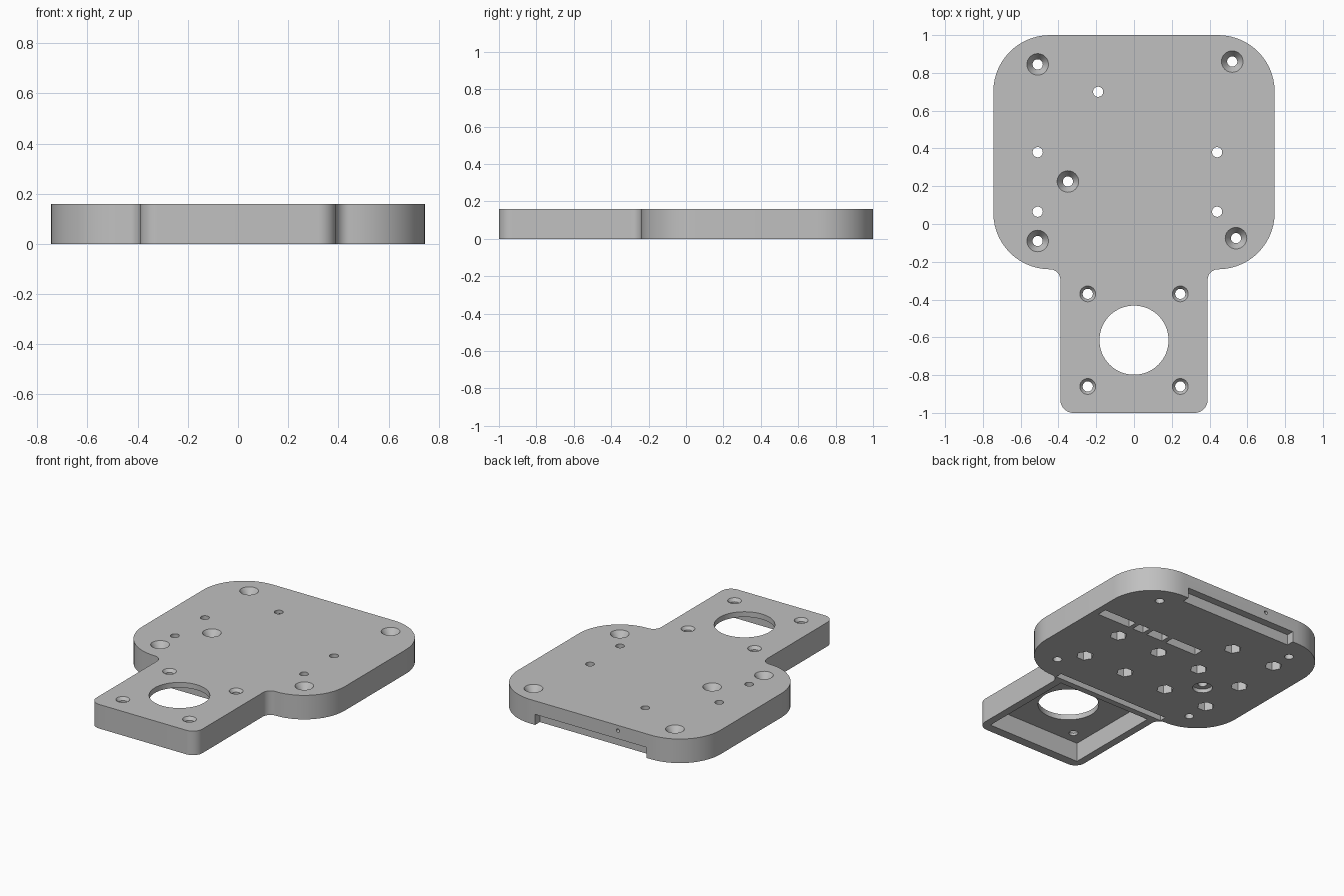
import bpy, bmesh, math
from mathutils import Vector, Matrix

if "Cube" in bpy.data.objects:
    bpy.data.objects.remove(bpy.data.objects["Cube"], do_unlink=True)

TOP = 0.16          # plate thickness
TAB_CEILING = 0.125  # height of the recess under the tab

grey = bpy.data.materials.new("plain grey")
grey.use_nodes = True
grey.diffuse_color = (0.53, 0.53, 0.53, 1)
grey.node_tree.nodes["Principled BSDF"].inputs["Base Color"].default_value = grey.diffuse_color


def make_object(name, bm):
    bmesh.ops.recalc_face_normals(bm, faces=bm.faces)
    mesh = bpy.data.meshes.new(name)
    bm.to_mesh(mesh)
    bm.free()
    mesh.materials.append(grey)
    obj = bpy.data.objects.new(name, mesh)
    bpy.context.collection.objects.link(obj)
    return obj


def rounded(corners, steps=14):
    """Outline with a tangent arc at every right-angled corner (x, y, radius)."""
    points = []
    for i, (x, y, r) in enumerate(corners):
        p = Vector((x, y, 0))
        before = (Vector((*corners[i - 1][:2], 0)) - p).normalized()
        after = (Vector((*corners[(i + 1) % len(corners)][:2], 0)) - p).normalized()
        center = p + r * (before + after)
        for k in range(steps + 1):
            t = math.pi / 2 * k / steps
            points.append(center - r * (math.cos(t) * after + math.sin(t) * before))
    return points


def lathe(bm, x, y, profile, sides=32, matrix=None):
    """Closed solid turned from (radius, height) pairs."""
    matrix = matrix or Matrix.Translation((x, y, 0))
    rings = [[bm.verts.new(matrix @ Vector((r * math.cos(a), r * math.sin(a), z)))
              for a in (2 * math.pi * i / sides for i in range(sides))]
             for r, z in profile]
    for low, high in zip(rings, rings[1:]):
        for i in range(sides):
            j = (i + 1) % sides
            bm.faces.new((low[i], low[j], high[j], high[i]))
    bm.faces.new(rings[0][::-1])
    bm.faces.new(rings[-1])


def box(bm, x0, x1, y0, y1, height):
    """Pocket cut upward from the underside."""
    low = -0.02
    size = Matrix.Diagonal((x1 - x0, y1 - y0, height - low, 1))
    place = Matrix.Translation(((x0 + x1) / 2, (y0 + y1) / 2, (height + low) / 2))
    bmesh.ops.create_cube(bm, size=1, matrix=place @ size)


# Plate: wide rounded body with a narrower tab at the front
half = [(0.745, 1, 0.3), (0.745, -0.24, 0.3), (0.39, -0.24, 0.055), (0.39, -1, 0.07)]
outline = half + [(-x, y, r) for x, y, r in reversed(half)]
bm = bmesh.new()
face = bm.faces.new([bm.verts.new(p) for p in rounded(outline)])
grown = bmesh.ops.extrude_face_region(bm, geom=[face])["geom"]
bmesh.ops.translate(bm, vec=(0, 0, TOP),
                    verts=[v for v in grown if isinstance(v, bmesh.types.BMVert)])
plate = make_object("mounting_plate", bm)

# Underside pockets: tab recess, cover grooves, cable slots and nut traps
bm = bmesh.new()
box(bm, -0.34, 0.34, -0.94, -0.28, TAB_CEILING)
box(bm, -0.41, 0.41, -0.24, -0.195, 0.07)
box(bm, -0.41, 0.41, 0.95, 1.02, 0.07)
for x0, x1 in ((0.46, 0.7), (0.35, 0.43), (0.2, 0.32), (-0.06, 0.17)):
    box(bm, x0, x1, 0.5, 0.565, 0.08)
columns, rows = (-0.51, -0.19, 0.125, 0.44), (0.065, 0.38, 0.7)
for x in columns:
    for y in rows:
        if y < 0.5 or x < 0:
            lathe(bm, x, y, [(0.052, -0.02), (0.052, 0.06)], sides=6)
# Fine bore entering from the back edge
lathe(bm, 0, 0, [(0.012, 0), (0.012, 0.32)], 16,
      Matrix.Translation((-0.2, 0.7, 0.125)) @ Matrix.Rotation(-math.pi / 2, 4, 'X'))
pockets = make_object("pocket_cutter", bm)

# Through holes
bm = bmesh.new()
above = TOP + 0.02
R = 0.027
for x, y in ((-0.51, 0.38), (0.44, 0.38), (-0.51, 0.065), (0.44, 0.065), (-0.19, 0.7)):
    lathe(bm, x, y, [(R, -0.02), (R, above)])
sink = [(R, 0.115), (0.057, TOP), (0.057, above)]
for x, y in ((-0.51, 0.845), (0.52, 0.86), (-0.51, -0.09), (0.54, -0.075)):
    lathe(bm, x, y, [(R, -0.02)] + sink)
lathe(bm, -0.35, 0.225, [(0.06, -0.02), (0.06, 0.025), (R, 0.025)] + sink)
for x in (-0.245, 0.245):
    for y in (-0.37, -0.86):
        lathe(bm, x, y, [(R, 0.1), (R, 0.14), (0.042, TOP), (0.042, above)])
lathe(bm, 0, -0.615, [(0.183, 0.1), (0.183, above)], sides=64)
holes = make_object("hole_cutter", bm)

# Cut the plate, then drop the cutters
bpy.ops.object.select_all(action='DESELECT')
bpy.context.view_layer.objects.active = plate
plate.select_set(True)
for cutter in (pockets, holes):
    cutter.hide_render = True
    mod = plate.modifiers.new(cutter.name, 'BOOLEAN')
    mod.operation = 'DIFFERENCE'
    mod.solver = 'EXACT'
    mod.object = cutter
    bpy.ops.object.modifier_apply(modifier=mod.name)
    bpy.data.objects.remove(cutter, do_unlink=True)
bpy.ops.object.shade_smooth_by_angle(angle=math.radians(30))
